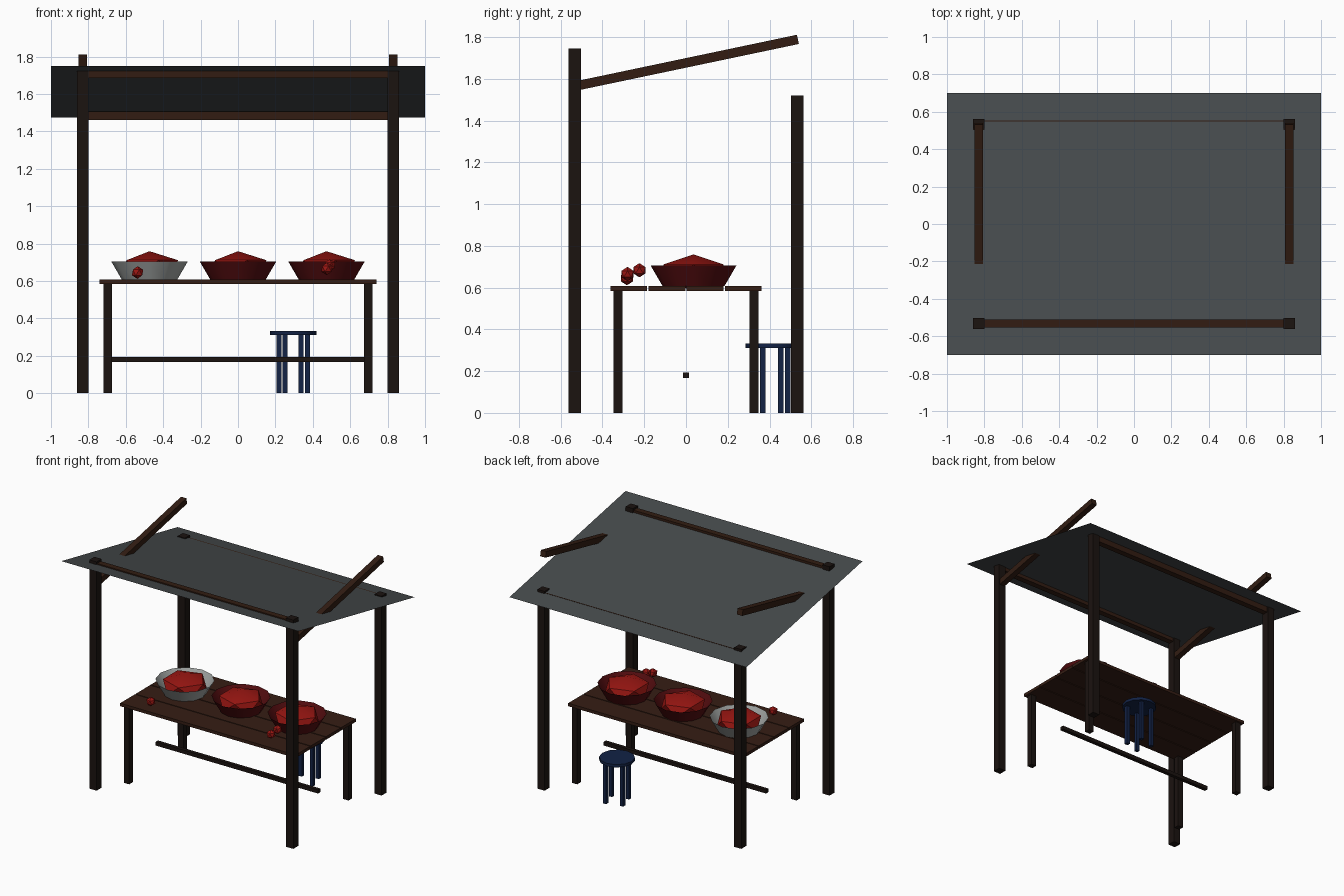
import bpy, bmesh, math
from mathutils import Matrix

if "Cube" in bpy.data.objects:
    bpy.data.objects.remove(bpy.data.objects["Cube"])


def material(name, rgb):
    m = bpy.data.materials.new(name)
    m.diffuse_color = (*rgb, 1)
    m.use_nodes = True
    m.node_tree.nodes["Principled BSDF"].inputs["Base Color"].default_value = m.diffuse_color
    return m


DARK = material("dark_wood", (0.011, 0.0065, 0.005))
BEAM = material("beam_wood", (0.032, 0.012, 0.006))
PLANK = material("plank_wood", (0.036, 0.0125, 0.007))
SHEET = material("sheet_metal", (0.062, 0.07, 0.073))
RED = material("fruit_red", (0.32, 0.008, 0.006))
MAROON = material("red_plastic", (0.09, 0.004, 0.005))
PALE = material("pale_metal", (0.36, 0.38, 0.37))
BLUE = material("blue_plastic", (0.006, 0.016, 0.06))


def finish(name, bm, mat):
    # Smooth shading that keeps edges above 35 degrees sharp
    bmesh.ops.recalc_face_normals(bm, faces=bm.faces)
    for f in bm.faces:
        f.smooth = True
    for e in bm.edges:
        e.smooth = e.calc_face_angle(math.pi) < math.radians(35)
    me = bpy.data.meshes.new(name)
    bm.to_mesh(me)
    bm.free()
    me.materials.append(mat)
    ob = bpy.data.objects.new(name, me)
    bpy.context.collection.objects.link(ob)
    return ob


def box(name, centre, size, mat, tilt=0):
    bm = bmesh.new()
    m = Matrix.Translation(centre) @ Matrix.Rotation(tilt, 4, 'X') @ Matrix.Diagonal((*size, 1))
    bmesh.ops.create_cube(bm, size=1, matrix=m)
    return finish(name, bm, mat)


def ico(name, centre, radius, height, mat):
    bm = bmesh.new()
    m = Matrix.Translation(centre) @ Matrix.Diagonal((radius, radius, height, 1))
    bmesh.ops.create_icosphere(bm, subdivisions=1, radius=1, matrix=m)
    return finish(name, bm, mat)


def frustum(name, centre, r1, r2, depth, sides, mat, open_top=False):
    bm = bmesh.new()
    bmesh.ops.create_cone(bm, cap_ends=True, segments=sides, radius1=r1, radius2=r2,
                          depth=depth, matrix=Matrix.Translation(centre))
    if open_top:
        top = max(bm.faces, key=lambda f: f.calc_center_median().z)
        bmesh.ops.delete(bm, geom=[top], context='FACES_ONLY')
    return finish(name, bm, mat)


# Canopy frame: posts, cross beams and the two rafters
for end, y, h in (("front", -0.532, 1.745), ("back", 0.532, 1.52)):
    for side, x in (("left", -0.83), ("right", 0.83)):
        box(f"{end}_{side}_post", (x, y, h / 2), (0.06, 0.06, h), DARK)
    box(f"{end}_beam", (0, y, h - 0.0375), (1.66, 0.045, 0.045), BEAM)
for side, x in (("left", -0.83), ("right", 0.83)):
    box(f"{side}_rafter", (x, 0, 1.676), (0.045, 1.095, 0.045), BEAM, math.atan(0.21))

# Thin roof sheet, high at the front
bm = bmesh.new()
bm.faces.new([bm.verts.new(p) for p in
              ((-1, -0.7, 1.75), (1, -0.7, 1.75), (1, 0.7, 1.475), (-1, 0.7, 1.475))])
finish("roof_sheet", bm, SHEET)

# Table
for i in range(4):
    box(f"table_plank_{i + 1}", (0, (i - 1.5) * 0.183, 0.596), (1.48, 0.176, 0.023), PLANK)
for end, y in (("front", -0.326), ("back", 0.326)):
    for side, x in (("left", -0.697), ("right", 0.697)):
        box(f"{end}_{side}_table_leg", (x, y, 0.2925), (0.045, 0.043, 0.585), DARK)
box("table_stretcher", (0, 0, 0.18), (1.37, 0.028, 0.028), DARK)

# Bowls heaped with fruit
for side, x, mat in (("left", -0.473, PALE), ("middle", 0, MAROON), ("right", 0.473, MAROON)):
    frustum(f"{side}_bowl", (x, 0.036, 0.656), 0.148, 0.205, 0.098, 12, mat, open_top=True)
    ico(f"{side}_fruit_heap", (x, 0.036, 0.672), 0.17, 0.087, RED)

# Loose fruit
for i, p in enumerate(((-0.537, -0.283, 0.645), (0.475, -0.28, 0.665), (0.49, -0.223, 0.683))):
    ico(f"loose_fruit_{i + 1}", p, 0.034, 0.034, RED)

# Stool
sx, sy = 0.295, 0.41
frustum("stool_seat", (sx, sy, 0.322), 0.124, 0.124, 0.022, 12, BLUE)
for i in range(4):
    a = 1.06 + i * math.pi / 2
    box(f"stool_leg_{i + 1}", (sx + 0.088 * math.cos(a), sy + 0.088 * math.sin(a), 0.156),
        (0.027, 0.027, 0.312), BLUE)
